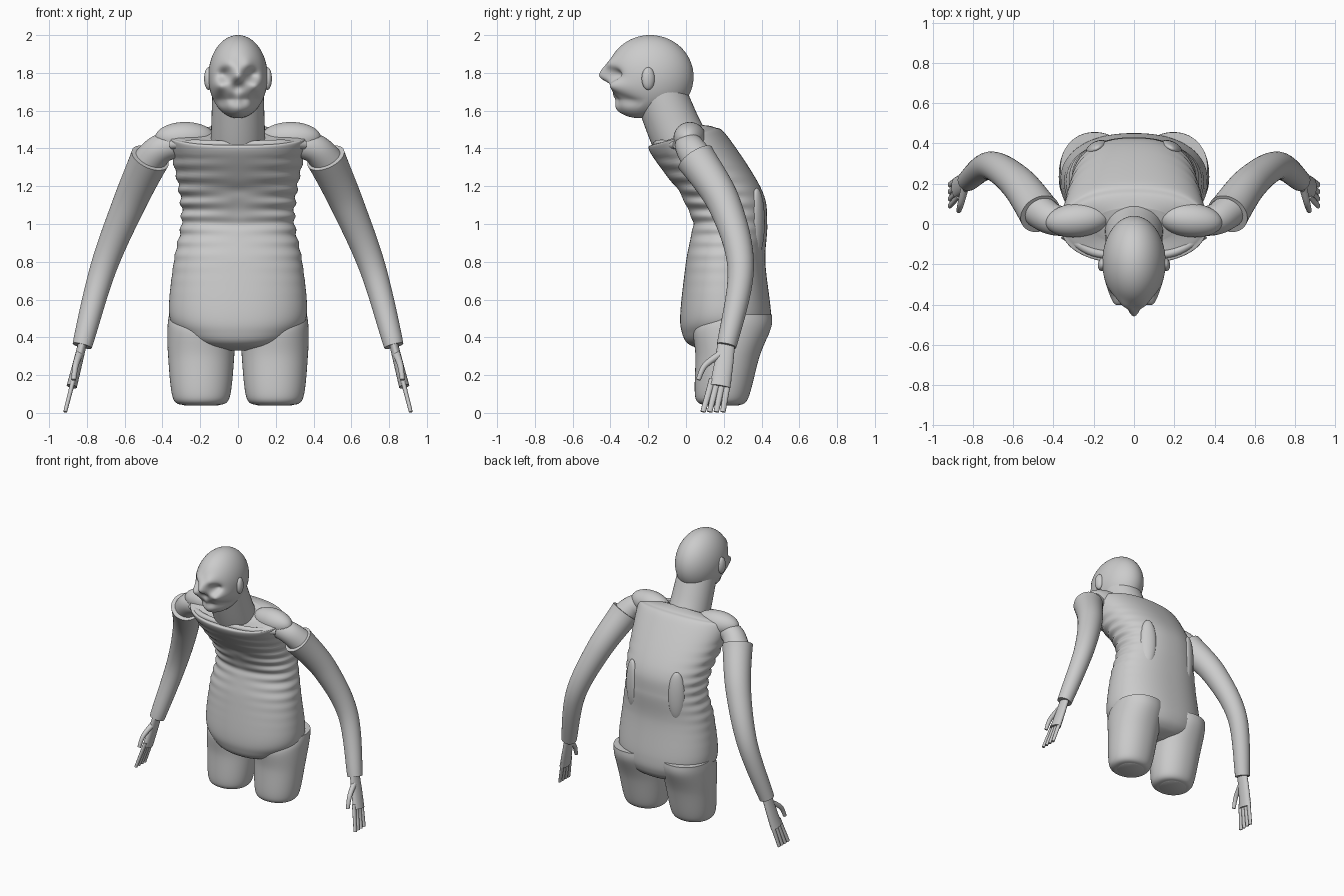
import bpy, bmesh, math
from mathutils import Vector, Matrix

old = bpy.data.objects.get("Cube")
if old:
    bpy.data.objects.remove(old, do_unlink=True)

grey = bpy.data.materials.new("light_grey")
grey.use_nodes = True
grey.diffuse_color = (0.6, 0.6, 0.6, 1)
grey.node_tree.nodes["Principled BSDF"].inputs["Base Color"].default_value = grey.diffuse_color


def finish(name, bm):
    bmesh.ops.recalc_face_normals(bm, faces=bm.faces)
    mesh = bpy.data.meshes.new(name)
    bm.to_mesh(mesh)
    bm.free()
    mesh.materials.append(grey)
    obj = bpy.data.objects.new(name, mesh)
    bpy.context.collection.objects.link(obj)
    bpy.ops.object.select_all(action='DESELECT')
    obj.select_set(True)
    bpy.context.view_layer.objects.active = obj
    bpy.ops.object.shade_smooth_by_angle(angle=math.radians(60))


def spline(keys, steps):
    """Smooth curve through the given keys."""
    keys = [Vector(key) for key in keys]
    last = len(keys) - 1
    points = []
    for i in range(last):
        start, end = keys[i], keys[i + 1]
        leave = (end - keys[max(i - 1, 0)]) / 2
        arrive = (keys[min(i + 2, last)] - start) / 2
        for step in range(steps):
            t = step / steps
            ease = t * t * (3 - 2 * t)
            points.append(start.lerp(end, ease) + leave * t * (1 - t) ** 2 - arrive * t * t * (1 - t))
    return points + [keys[last]]


def skin(name, rings):
    """Bridge a stack of rings and cap both ends."""
    bm = bmesh.new()
    rows = [[bm.verts.new(point) for point in ring] for ring in rings]
    for lower, upper in zip(rows, rows[1:]):
        for i in range(len(lower)):
            bm.faces.new((lower[i - 1], lower[i], upper[i], upper[i - 1]))
    bm.faces.new(rows[0])
    bm.faces.new(rows[-1])
    finish(name, bm)


def circle(count):
    for i in range(count):
        angle = math.tau * i / count
        yield math.cos(angle), math.sin(angle)


def loft(name, keys, centre_x=0, power=1, shape=None):
    """Stack of level sections, squarer for a lower power. Keys: height, front, back, half width."""
    rings = []
    for z, front, back, half in spline(keys, steps=20):
        middle, depth = (front + back) / 2, (back - front) / 2
        lean = max(0, z - 1) * 0.22
        ring = []
        for c, s in circle(96):
            across, deep = (math.copysign(abs(value) ** power, value) for value in (c, s))
            point = Vector((centre_x + half * across, middle + depth * deep, z + lean * (1 + s) / 2))
            ring.append(shape(point, c, s) if shape else point)
        rings.append(ring)
    skin(name, rings)


def tube(name, path, thick, thin, flat=1, count=24):
    """Tapered tube along a smooth path; flat narrows it sideways."""
    points = spline(path, steps=8)
    last = len(points) - 1
    rings = []
    for i, point in enumerate(points):
        along = (points[min(i + 1, last)] - points[max(i - 1, 0)]).normalized()
        side = Vector((0, 1, 0)).cross(along).normalized()
        other = along.cross(side)
        radius = thick + (thin - thick) * i / last
        rings.append([point + radius * (side * flat * c + other * s) for c, s in circle(count)])
    skin(name, rings)


def blob(name, centre, radii, turn=0, shape=None, detail=32):
    bm = bmesh.new()
    place = Matrix.Translation(centre) @ Matrix.Rotation(turn, 4, 'Z') @ Matrix.Diagonal((*radii, 1))
    bmesh.ops.create_uvsphere(bm, u_segments=detail, v_segments=detail, radius=1, matrix=place)
    if shape:
        for vert in bm.verts:
            vert.co = shape(vert.co)
    finish(name, bm)


def bell(distance, width):
    return math.exp(-(distance / width) ** 2)


# Torso: ripple the flanks into ribs, crease the front below the chest and ribs
def ribs(point, c, s):
    fade = bell(point.z - 1.1, 0.24) if point.z < 1.36 else 0
    flank = abs(c) * (1 - s) / 2
    swell = 1 + 0.045 * fade * flank * math.sin(point.z * 92)
    front = max(0, -s) ** 3
    crease = bell(point.z - 1.18, 0.03) + bell(point.z - 1, 0.025) + bell(point.x, 0.03) * bell(point.z - 1.1, 0.08) / 2
    return Vector((point.x * swell, 0.2 + (point.y - 0.2) * swell + front * crease * 0.01, point.z))


loft("torso", [
    (0.33, 0.12, 0.3, 0.08),
    (0.36, 0.02, 0.39, 0.22),
    (0.42, -0.02, 0.44, 0.31),
    (0.53, -0.03, 0.45, 0.365),
    (0.8, 0, 0.42, 0.34),
    (1, 0.03, 0.43, 0.3),
    (1.15, -0.03, 0.4, 0.31),
    (1.38, -0.19, 0.22, 0.36),
    (1.42, -0.17, 0.15, 0.34),
    (1.43, -0.1, 0.08, 0.2),
], power=0.88, shape=ribs)

tube("neck", [(0, 0.01, 1.36), (0, -0.06, 1.5), (0, -0.14, 1.7)], 0.15, 0.135, count=40)

# Head: an egg whose front is pushed in and out. Each entry: side offset, height, push
features = {
    "nose": (0, 1.78, -0.035), "bridge": (0, 1.82, -0.02), "under_nose": (0, 1.725, 0.03),
    "eye": (0.075, 1.79, 0.05), "brow": (0.05, 1.85, -0.015),
    "cheekbone": (0.1, 1.73, -0.035), "cheek_hollow": (0.1, 1.65, 0.03),
    "mouth": (0.03, 1.66, 0.02), "chin": (0, 1.6, -0.01),
}


def sculpt(point):
    push = 0
    for offset, height, depth in features.values():
        push += depth * bell(math.hypot(abs(point.x) - offset, point.z - height), 0.033)
    front = max(0, min(1, (-0.2 - point.y) * 20))
    jaw = max(0, 1.66 - point.z) * 0.5
    return point + Vector((0, push * front - jaw, 0))


blob("head", (0, -0.19, 1.78), (0.157, 0.23, 0.22), shape=sculpt, detail=96)

for side, sign in (("left", 1), ("right", -1)):
    def at(x, y, z):
        return Vector((x * sign, y, z))

    blob(side + "_ear", at(0.155, -0.2, 1.77), (0.024, 0.035, 0.06), 0.2 * sign)

    # Shoulder lobe, joint, collar bone and plate on the back
    blob(side + "_shoulder_lobe", at(0.28, 0.02, 1.455), (0.16, 0.085, 0.085), -0.1 * sign)
    tube(side + "_shoulder_joint", [at(0.34, 0.01, 1.42), at(0.42, 0.03, 1.39), at(0.5, 0.09, 1.3)], 0.07, 0.09)
    tube(side + "_collar_bone", [at(0, -0.16, 1.42), at(0.2, -0.14, 1.425), at(0.35, -0.05, 1.42)], 0.018, 0.024)
    blob(side + "_back_plate", at(0.185, 0.375, 1.01), (0.06, 0.035, 0.18), -0.5 * sign)

    # Arm with flat cut ends
    tube(side + "_arm", [at(0.465, 0.05, 1.35), at(0.58, 0.205, 1.1), at(0.715, 0.29, 0.76), at(0.825, 0.215, 0.355)],
         0.105, 0.052, count=40)

    # Hand: palm, thumb and four fingers side by side
    tube(side + "_palm", [at(0.82, 0.215, 0.38), at(0.85, 0.2, 0.26), at(0.88, 0.18, 0.14)], 0.045, 0.055, flat=0.5)
    tube(side + "_thumb", [at(0.84, 0.18, 0.31), at(0.86, 0.1, 0.25), at(0.87, 0.065, 0.175)], 0.02, 0.012)
    for finger in range(4):
        knuckle = at(0.87, 0.14 + finger * 0.028, 0.18)
        tip = at(0.915, 0.09 + finger * 0.035, 0.005)
        tube(f"{side}_finger_{finger + 1}", [knuckle, tip], 0.018, 0.014, flat=0.7, count=12)

    # Thigh stump with a rim at the back of the hip
    loft(side + "_thigh", [
        (0.04, 0.11, 0.28, 0.09),
        (0.08, 0.05, 0.33, 0.15),
        (0.3, 0.05, 0.39, 0.175),
        (0.45, 0.04, 0.45, 0.178),
        (0.52, 0.1, 0.455, 0.17),
    ], centre_x=0.195 * sign, power=0.94)
